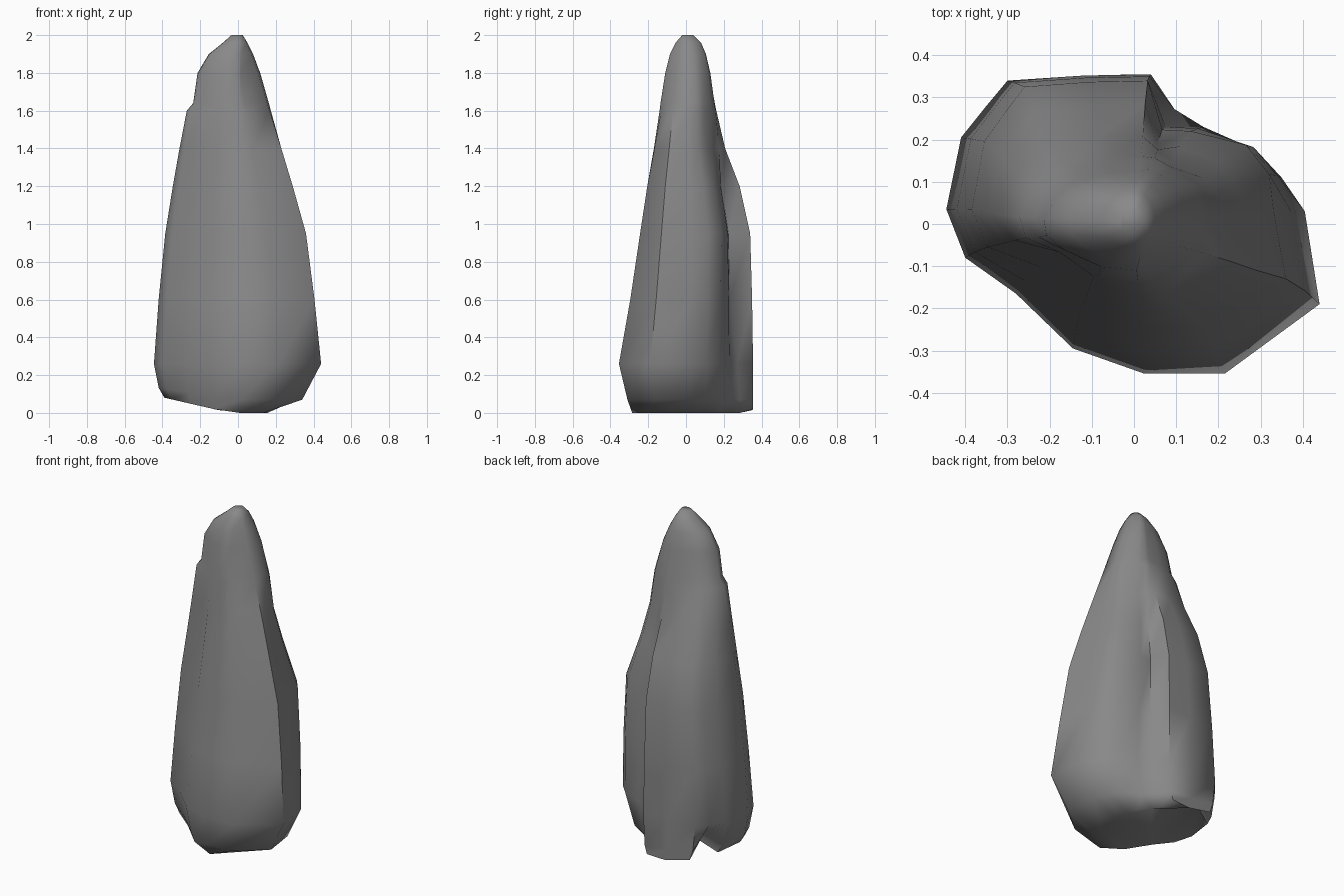
import bpy
import bmesh
import math
from mathutils import Vector

default_cube = bpy.data.objects.get("Cube")
if default_cube:
    bpy.data.objects.remove(default_cube, do_unlink=True)

# Widest outline of the rock, counter-clockwise seen from above
OUTLINE = [
    (.44, -.19), (.405, .03), (.35, .11), (.29, .175), (.165, .23),
    (.1, .285), (.04, .355), (-.12, .352), (-.3, .34), (-.35, .28),
    (-.41, .205), (-.445, .035), (-.4, -.08), (-.28, -.165),
    (-.145, -.295), (.025, -.355), (.215, -.355),
]
# Outline columns that carry a bulge, a groove or a raised foot
LEDGE, SHOULDER, TOE = (2, 3), (2, 3, 4, 5), (0, 16)
CRACK, SLAB, NOTCH, SEAM, RIDGE = 5, 6, 9, 13, 16

# Height, then reach to -x, +x, -y and +y
RINGS = [
    (0, .39, .17, .285, .35),
    (.07, .42, .34, .31, .35),
    (.26, .445, .44, .355, .35),
    (.6, .42, .405, .295, .345),
    (.95, .385, .36, .243, .335),
    (1.2, .345, .29, .205, .28),
    (1.4, .31, .235, .17, .205),
    (1.6, .272, .18, .14, .16),
    (1.64, .238, .168, .135, .152),
    (1.8, .215, .118, .11, .125),
    (1.9, .155, .08, .085, .105),
    (1.96, .08, .05, .055, .08),
    (2, .035, .025, .02, .04),
]
WIDEST = RINGS[2]


def smoothstep(low, high, value):
    t = min(max((value - low) / (high - low), 0), 1)
    return t * t * (3 - 2 * t)


def bump(start, full, fade, end, height):
    """Rise from nothing to one, hold, and fall back."""
    return smoothstep(start, full, height) * (1 - smoothstep(fade, end, height))


def unit_point(point):
    """Scale an outline point so that the outline reaches one on every side."""
    x, y = point
    reach_x = WIDEST[2] if x > 0 else WIDEST[1]
    reach_y = WIDEST[4] if y > 0 else WIDEST[3]
    return Vector((x / reach_x, y / reach_y))


def relief(column, height):
    """Factor that pulls grooves inward and pushes bulges outward."""
    factor = 1
    if column in LEDGE:
        factor += .12 * bump(.26, .95, .95, 1.4, height)
    if column in SHOULDER:
        factor += .08 * bump(1.3, 1.6, 1.8, 2, height)
    if column in TOE and height == 0:
        factor -= .2
    if column == CRACK:
        factor -= .18 * bump(.1, .6, 1.2, 1.4, height)
    if column == NOTCH and height < .2:
        factor -= .15
    if column == SEAM:
        factor -= .12 * bump(.4, 1.2, 1.64, 1.9, height)
    return factor


def foot_lift(column, x, height):
    """The underside rises towards -x and at two spots along the back."""
    lift = max(0, -.23 * (x + .04)) * (1 - smoothstep(0, .2, height))
    if column == NOTCH and height < .2:
        lift += .08
    if column == SLAB and height == 0:
        lift += .02
    return lift


def ring_point(column, ring):
    height, left, right, front, back = ring
    # The section turns from an angular slab to an oval near the tip
    flat = unit_point(OUTLINE[column])
    unit = flat.lerp(flat.normalized(), smoothstep(1.2, 1.9, height))
    unit *= relief(column, height)
    x = unit.x * (right if unit.x > 0 else left)
    y = unit.y * (back if unit.y > 0 else front)
    # The front ridge leans towards -x on its way up
    if column == RIDGE:
        x -= .04 * bump(.3, 1.6, 1.8, 2, height)
    return Vector((x, y, height + foot_lift(column, x, height)))


def make_material(name, value):
    material = bpy.data.materials.new(name)
    material.use_nodes = True
    colour = (value, value, value, 1)
    material.diffuse_color = colour
    shader = material.node_tree.nodes["Principled BSDF"]
    shader.inputs["Base Color"].default_value = colour
    shader.inputs["Roughness"].default_value = .9
    return material


# Loft the rings into one closed body
bm = bmesh.new()
loops = [[bm.verts.new(ring_point(column, ring)) for column in range(len(OUTLINE))]
         for ring in RINGS]
for lower, upper in zip(loops, loops[1:]):
    for i in range(len(OUTLINE)):
        j = (i + 1) % len(OUTLINE)
        bm.faces.new((lower[i], lower[j], upper[j], upper[i]))
bm.faces.new(loops[-1])
underside = bm.faces.new(list(reversed(loops[0])))
bmesh.ops.triangulate(bm, faces=[underside])
bmesh.ops.recalc_face_normals(bm, faces=bm.faces)

mesh = bpy.data.meshes.new("standing_rock")
bm.to_mesh(mesh)
bm.free()
mesh.materials.append(make_material("grey stone", .25))
rock = bpy.data.objects.new("standing_rock", mesh)
bpy.context.collection.objects.link(rock)

# Smooth faces, sharp breaks along the cracks
bpy.ops.object.select_all(action='DESELECT')
rock.select_set(True)
bpy.context.view_layer.objects.active = rock
bpy.ops.object.shade_smooth_by_angle(angle=math.radians(60))
